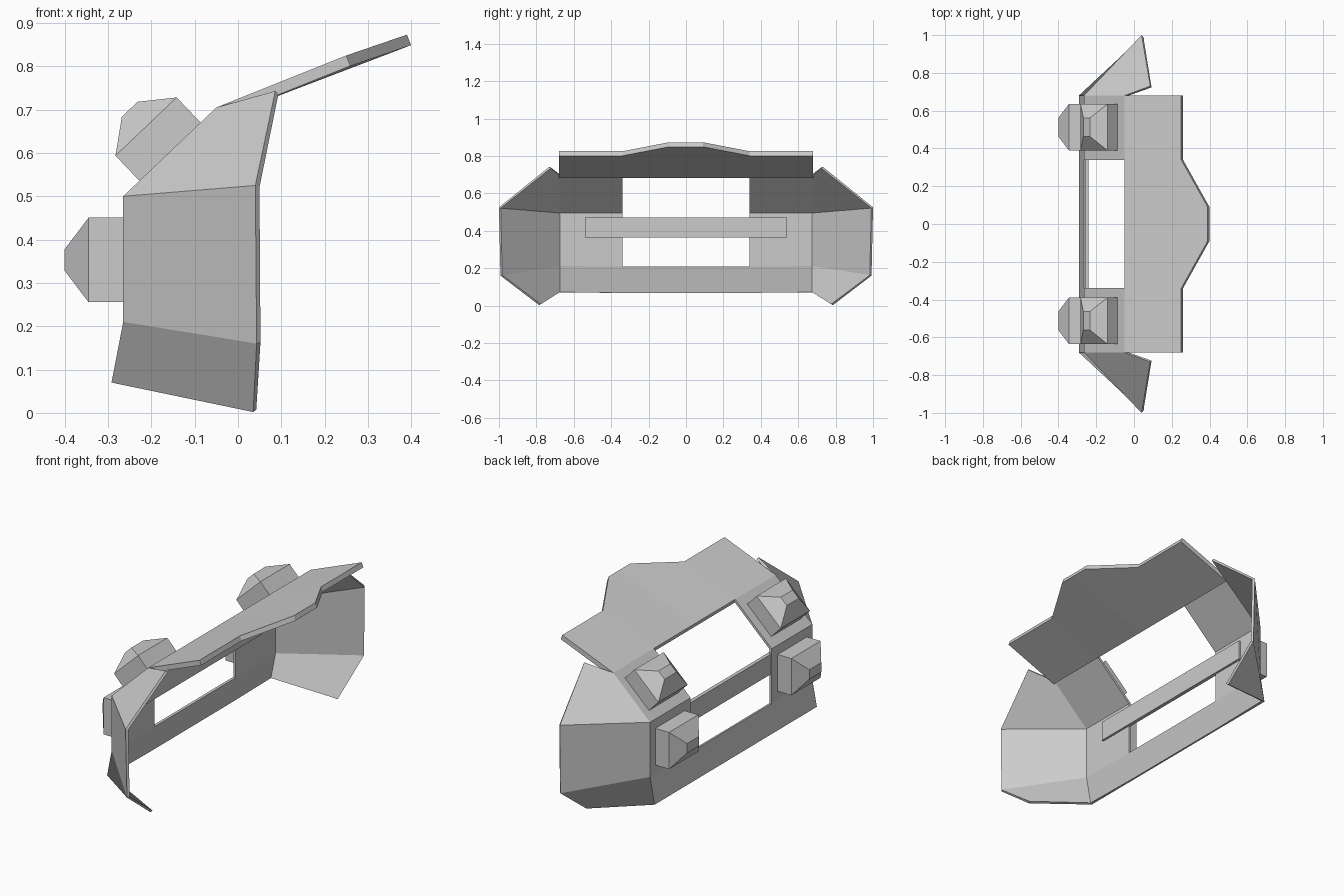
import bpy, bmesh
from math import radians
from mathutils import Matrix, Vector

cube = bpy.data.objects.get("Cube")
if cube:
    bpy.data.objects.remove(cube, do_unlink=True)

GREY = (0.6, 0.6, 0.6, 1)
mat = bpy.data.materials.new("plain grey")
mat.use_nodes = True
mat.diffuse_color = GREY
mat.node_tree.nodes["Principled BSDF"].inputs["Base Color"].default_value = GREY


def make(name, bm):
    mesh = bpy.data.meshes.new(name)
    bm.to_mesh(mesh)
    bm.free()
    mesh.materials.append(mat)
    obj = bpy.data.objects.new(name, mesh)
    bpy.context.collection.objects.link(obj)
    return obj


def shell(name, polygons, thickness):
    """Half sheet mirrored across y, then thickened inward."""
    bm = bmesh.new()
    for poly in polygons:
        bm.faces.new([bm.verts.new(p) for p in poly])
    bmesh.ops.remove_doubles(bm, verts=bm.verts, dist=0.0005)
    obj = make(name, bm)
    mirror = obj.modifiers.new("Mirror", "MIRROR")
    mirror.use_axis = (False, True, False)
    solid = obj.modifiers.new("Solidify", "SOLIDIFY")
    solid.thickness = thickness
    solid.offset = -1
    solid.use_even_offset = True
    return obj


# Side profile of the back wall, bottom to top, and the matching wing rim
profile = [(-0.292, 0.07), (-0.265, 0.21), (-0.265, 0.5), (-0.05, 0.705)]
rim = [(0.035, 0.785, 0.002), (0.043, 0.992, 0.16), (0.04, 1.0, 0.525), (0.086, 0.73, 0.743)]
HOLE, SIDE = 0.34, 0.68


def strip(i, y0, y1):
    (xa, za), (xb, zb) = profile[i], profile[i + 1]
    return [(xa, y0, za), (xb, y0, zb), (xb, y1, zb), (xa, y1, za)]


# Back wall with the window left open, plus the flared wings
panels = [strip(0, 0, HOLE)]
for i in range(3):
    panels.append(strip(i, HOLE, SIDE))
    (xa, za), (xb, zb) = profile[i], profile[i + 1]
    panels.append([(xa, SIDE, za), (xb, SIDE, zb), rim[i + 1], rim[i]])
shell("shell_wall", panels, 0.013)

# Brim with a pointed centre
shell("brim", [
    [(-0.05, HOLE, 0.705), (0.25, HOLE, 0.825), (0.25, SIDE, 0.825), (-0.05, SIDE, 0.705)],
    [(-0.05, 0, 0.705), (0.39, 0, 0.873), (0.39, 0.09, 0.873), (0.25, HOLE, 0.825),
     (-0.05, HOLE, 0.705)]], 0.026)

# Cross bar inside the window
bm = bmesh.new()
bmesh.ops.create_cube(bm, size=1, matrix=Matrix.Translation((-0.25, 0, 0.417))
                      @ Matrix.Diagonal((0.02, 1.08, 0.106, 1)))
make("cross_bar", bm)


def pod(name, centre, tilt):
    """Square block with a tapered cap, pointing along -x before tilting."""
    bm = bmesh.new()
    rings = []
    for x, hy, hz in [(0.01, 0.1225, 0.0975), (-0.08, 0.1225, 0.0975), (-0.135, 0.05, 0.025)]:
        rings.append([bm.verts.new((x, sy * hy, sz * hz))
                      for sy, sz in [(-1, -1), (1, -1), (1, 1), (-1, 1)]])
    for a, b in zip(rings, rings[1:]):
        for k in range(4):
            n = (k + 1) % 4
            bm.faces.new([a[k], a[n], b[n], b[k]])
    bm.faces.new(rings[0])
    bm.faces.new(rings[-1])
    bmesh.ops.recalc_face_normals(bm, faces=bm.faces)
    bm.transform(Matrix.Translation(Vector(centre)) @ Matrix.Rotation(radians(tilt), 4, "Y"))
    make(name, bm)


# Two pods on each side: one on the wall, one on the slope
for side, y in [("left", 0.5125), ("right", -0.5125)]:
    pod("lower_pod_" + side, (-0.265, y, 0.353), 0)
    pod("upper_pod_" + side, (-0.157, y, 0.603), 46.4)
